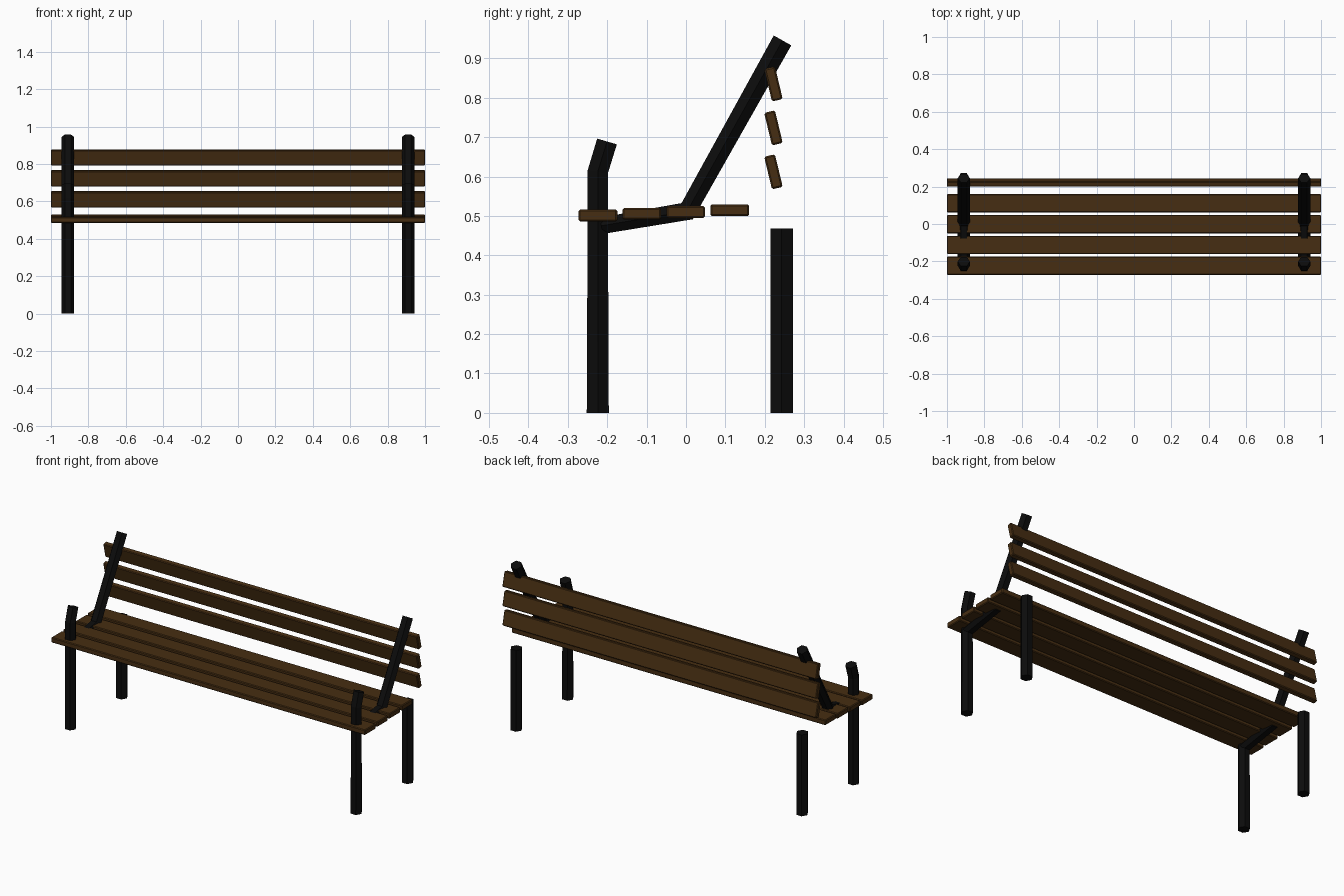
import bpy, bmesh, math
from mathutils import Matrix

if "Cube" in bpy.data.objects:
    bpy.data.objects.remove(bpy.data.objects["Cube"])


def material(name, rgb):
    m = bpy.data.materials.new(name)
    m.diffuse_color = (*rgb, 1)
    m.use_nodes = True
    m.node_tree.nodes["Principled BSDF"].inputs["Base Color"].default_value = m.diffuse_color
    return m


wood = material("dark wood", (0.062, 0.027, 0.006))
iron = material("black iron", (0.0035, 0.0035, 0.0035))


def finish(name, bm, mat):
    bmesh.ops.recalc_face_normals(bm, faces=bm.faces[:])
    mesh = bpy.data.meshes.new(name)
    bm.to_mesh(mesh)
    bm.free()
    mesh.materials.append(mat)
    obj = bpy.data.objects.new(name, mesh)
    bpy.context.collection.objects.link(obj)
    return obj


def plank(name, y, z, depth, height, tilt=0.0):
    bm = bmesh.new()
    bmesh.ops.create_cube(bm, size=1, matrix=Matrix.Diagonal((2, depth, height, 1)))
    bmesh.ops.bevel(bm, geom=bm.edges[:], offset=0.004, segments=1, affect='EDGES')
    obj = finish(name, bm, wood)
    obj.location = (0, y, z)
    obj.rotation_euler.x = tilt


def hex_bar(name, x, path):
    """Six-sided bar in the YZ plane; path holds (y, z, heading degrees, half thickness)."""
    bm = bmesh.new()
    rings = []
    for y, z, heading, half in path:
        a = math.radians(heading)
        ny, nz = -math.sin(a), math.cos(a)
        ring = []
        for k in range(6):
            t = k * math.pi / 3
            s = math.sin(t) / math.sin(math.pi / 3) * half
            ring.append(bm.verts.new((x + 0.0325 * math.cos(t), y + ny * s, z + nz * s)))
        rings.append(ring)
    for a, b in zip(rings, rings[1:]):
        for k in range(6):
            bm.faces.new((a[k], a[k - 1], b[k - 1], b[k]))
    bm.faces.new(rings[0])
    bm.faces.new(rings[-1])
    finish(name, bm, iron)


# Seat planks, rising slightly to the back
for i in range(4):
    plank(f"seat_plank_{i + 1}", -0.2235 + 0.1115 * i, 0.501 + 0.0045 * i, 0.098, 0.030)

# Backrest planks
for i in range(3):
    plank(f"back_plank_{i + 1}", 0.222, 0.612 + 0.1115 * i, 0.028, 0.085, math.radians(13.5))

# Metal frame on both sides
for side, x in (("left", -0.91), ("right", 0.91)):
    hex_bar(f"{side}_front_leg", x, [(-0.224, 0, 90, 0.028), (-0.224, 0.18, 90, 0.027),
                                     (-0.224, 0.612, 82, 0.026), (-0.2005, 0.689, 74, 0.026)])
    hex_bar(f"{side}_back_leg", x, [(0.243, 0, 90, 0.0285), (0.243, 0.468, 90, 0.0285)])
    hex_bar(f"{side}_seat_arm_and_back_post", x, [(-0.215, 0.475, 10, 0.021), (0.003, 0.512, 35, 0.025),
                                                  (0.245, 0.9455, 60.5, 0.0255)])
